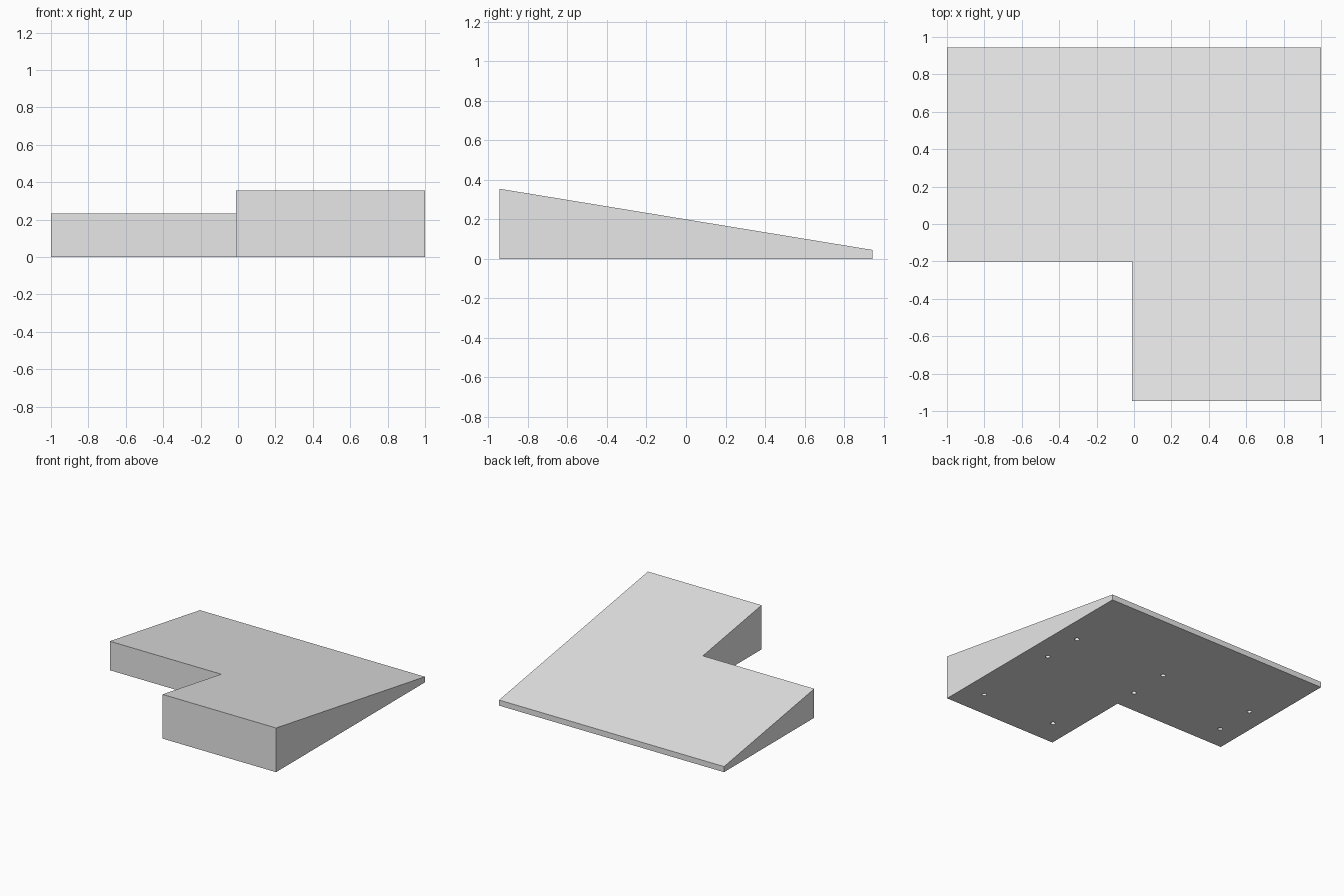
import bpy
import bmesh
from mathutils import Matrix

cube = bpy.data.objects.get("Cube")
if cube:
    bpy.data.objects.remove(cube, do_unlink=True)

# Single flat grey
grey = bpy.data.materials.new("plain grey")
grey.use_nodes = True
colour = (0.8, 0.8, 0.8, 1)
grey.diffuse_color = colour
grey.node_tree.nodes["Principled BSDF"].inputs["Base Color"].default_value = colour

HALF_DEPTH = 0.945
FRONT_HEIGHT, BACK_HEIGHT = 0.355, 0.045
HOLE_RADIUS, HOLE_DEPTH = 0.018, 0.08


def add_object(name, bm):
    bmesh.ops.recalc_face_normals(bm, faces=bm.faces)
    mesh = bpy.data.meshes.new(name)
    bm.to_mesh(mesh)
    bm.free()
    mesh.materials.append(grey)
    obj = bpy.data.objects.new(name, mesh)
    bpy.context.collection.objects.link(obj)
    return obj


def slope_height(y):
    t = (y + HALF_DEPTH) / (2 * HALF_DEPTH)
    return FRONT_HEIGHT + (BACK_HEIGHT - FRONT_HEIGHT) * t


# L-shaped wedge: extrude the outline, then tilt the top to the slope
outline = [(-1, HALF_DEPTH), (-1, -0.2), (-0.01, -0.2),
           (-0.01, -HALF_DEPTH), (1, -HALF_DEPTH), (1, HALF_DEPTH)]
bm = bmesh.new()
base = bm.faces.new([bm.verts.new((x, y, 0)) for x, y in outline])
top = bmesh.ops.extrude_face_region(bm, geom=[base], use_keep_orig=True)
for v in top["geom"]:
    if isinstance(v, bmesh.types.BMVert):
        v.co.z = slope_height(v.co.y)
wedge = add_object("sloped_wedge", bm)

# Small blind holes in the underside
holes = [(x, y) for x in (-0.827, 0, 0.827) for y in (0, 0.333)]
holes += [(x, -0.727) for x in (0.168, 0.827)]
bm = bmesh.new()
for x, y in holes:
    bmesh.ops.create_cone(bm, cap_ends=True, segments=24,
                          radius1=HOLE_RADIUS, radius2=HOLE_RADIUS,
                          depth=2 * HOLE_DEPTH,
                          matrix=Matrix.Translation((x, y, 0)))
cutter = add_object("hole_cutter", bm)
cutter.hide_render = True

cut = wedge.modifiers.new("underside holes", "BOOLEAN")
cut.operation = "DIFFERENCE"
cut.solver = "EXACT"
cut.object = cutter
bpy.context.view_layer.objects.active = wedge
bpy.ops.object.modifier_apply(modifier=cut.name)
bpy.data.objects.remove(cutter, do_unlink=True)
